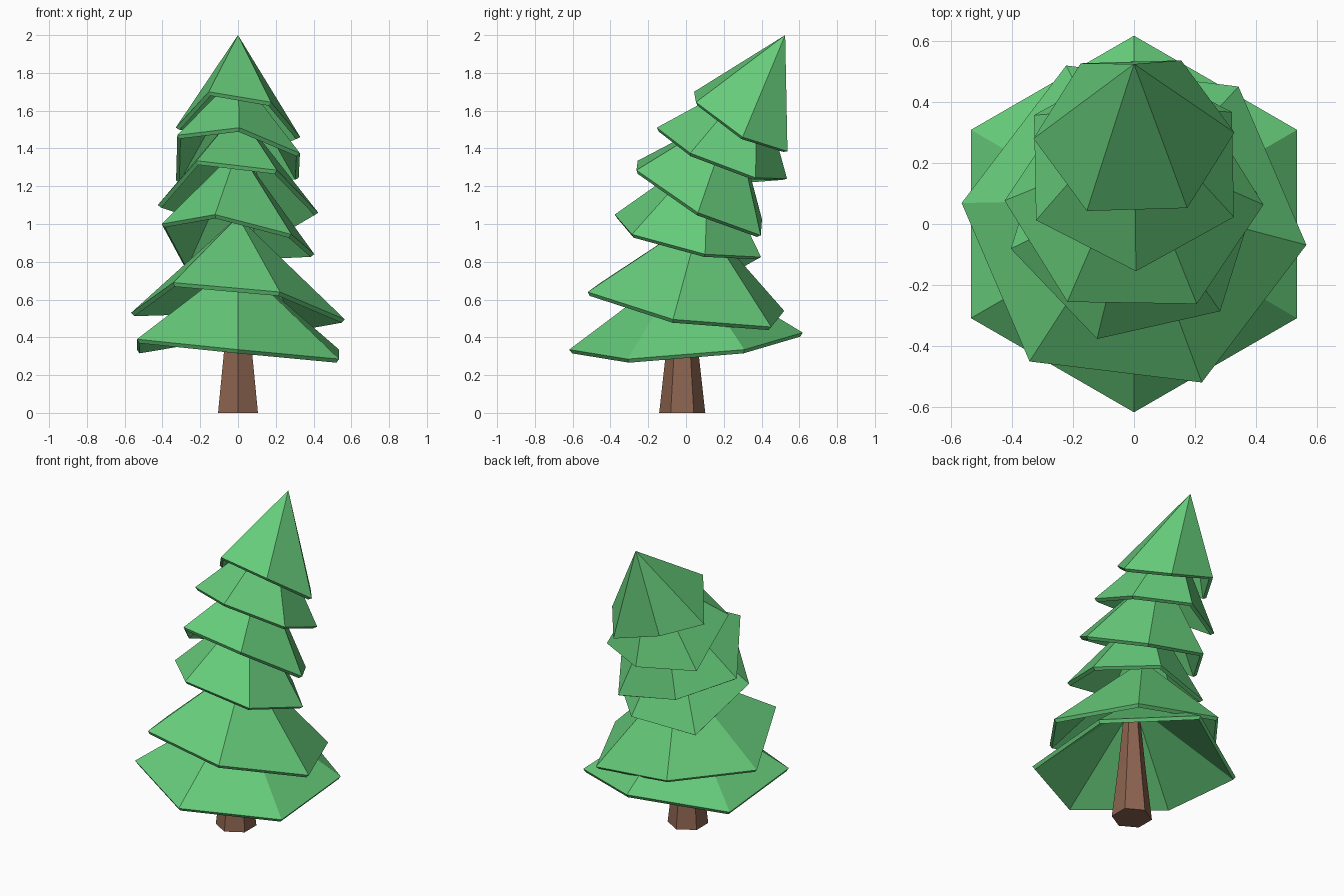
import bpy
import bmesh
from math import sin, cos, radians

if "Cube" in bpy.data.objects:
    bpy.data.objects.remove(bpy.data.objects["Cube"], do_unlink=True)


def make_material(name, color):
    material = bpy.data.materials.new(name)
    material.use_nodes = True
    material.diffuse_color = color
    shader = material.node_tree.nodes["Principled BSDF"]
    shader.inputs["Base Color"].default_value = color
    shader.inputs["Roughness"].default_value = 1
    return material


def make_object(name, bm, material):
    bmesh.ops.recalc_face_normals(bm, faces=bm.faces)
    mesh = bpy.data.meshes.new(name)
    bm.to_mesh(mesh)
    bm.free()
    mesh.materials.append(material)
    obj = bpy.data.objects.new(name, mesh)
    bpy.context.collection.objects.link(obj)
    return obj


def hexagon(center_y, radius_x, radius_y, turn, heights):
    """Six rim points, counter-clockwise, each with its own height."""
    points = []
    for i, z in enumerate(heights):
        angle = radians(turn + 60 * i)
        points.append((radius_x * cos(angle), center_y + radius_y * sin(angle), z))
    return points


def make_tier(name, apex_y, apex_z, rim, material):
    """Hollow six-sided skirt of foliage with a thin rim."""
    bm = bmesh.new()
    apex = bm.verts.new((0, apex_y, apex_z))
    ring = [bm.verts.new(p) for p in rim]
    for a, b in zip(ring, ring[1:] + ring[:1]):
        bm.faces.new((apex, a, b))
    obj = make_object(name, bm, material)
    # an open skirt has no inside, so point every face outwards by hand
    if obj.data.polygons[0].normal.z < 0:
        obj.data.flip_normals()
    shell = obj.modifiers.new("needle_thickness", "SOLIDIFY")
    shell.thickness = 0.025
    shell.offset = -1
    return obj


def make_trunk(name, sections, material):
    """Tapered six-sided post lofted through (radius, height) sections."""
    bm = bmesh.new()
    rings = []
    for radius, z in sections:
        points = hexagon(-0.02, radius, radius, 30, [z] * 6)
        rings.append([bm.verts.new(p) for p in points])
    for low, high in zip(rings, rings[1:]):
        for i in range(6):
            j = (i + 1) % 6
            bm.faces.new((low[i], low[j], high[j], high[i]))
    bm.faces.new(rings[0])
    bm.faces.new(rings[-1])
    return make_object(name, bm, material)


needle_green = make_material("needle_green", (0.133, 0.6, 0.195, 1))
bark_brown = make_material("bark_brown", (0.26, 0.125, 0.078, 1))

# Trunk
make_trunk("trunk", [(0.122, 0), (0.085, 0.33), (0.045, 0.75)], bark_brown)

# Foliage tiers: apex y, apex z, then rim centre y, radii, turn and heights
tiers = {
    "lowest_tier": (0, 0.8, hexagon(
        0, 0.618, 0.618, 30, (0.335, 0.425, 0.335, 0.39, 0.335, 0.285))),
    "second_tier": (0.08, 1.04, hexagon(
        0, 0.57, 0.565, -7, (0.495, 0.455, 0.54, 0.53, 0.69, 0.64))),
    "third_tier": (0.12, 1.4, hexagon(
        0.01, 0.415, 0.405, 13, (0.84, 0.825, 0.775, 1, 1.05, 0.945))),
    "fourth_tier": (0.25, 1.6, hexagon(
        0.07, 0.425, 0.38, -1, (1.06, 0.94, 1.025, 1.1, 1.335, 1.285))),
    "fifth_tier": (0.38, 1.8, hexagon(
        0.19, 0.375, 0.345, -29, (1.375, 1.245, 1.24, 1.23, 1.47, 1.51))),
    "top_tier": (0.525, 2, hexagon(
        0.29, 0.33, 0.28, 2, (1.46, 1.385, 1.485, 1.51, 1.7, 1.645))),
}
for tier_name, (apex_y, apex_z, rim) in tiers.items():
    make_tier(tier_name, apex_y, apex_z, rim, needle_green)
